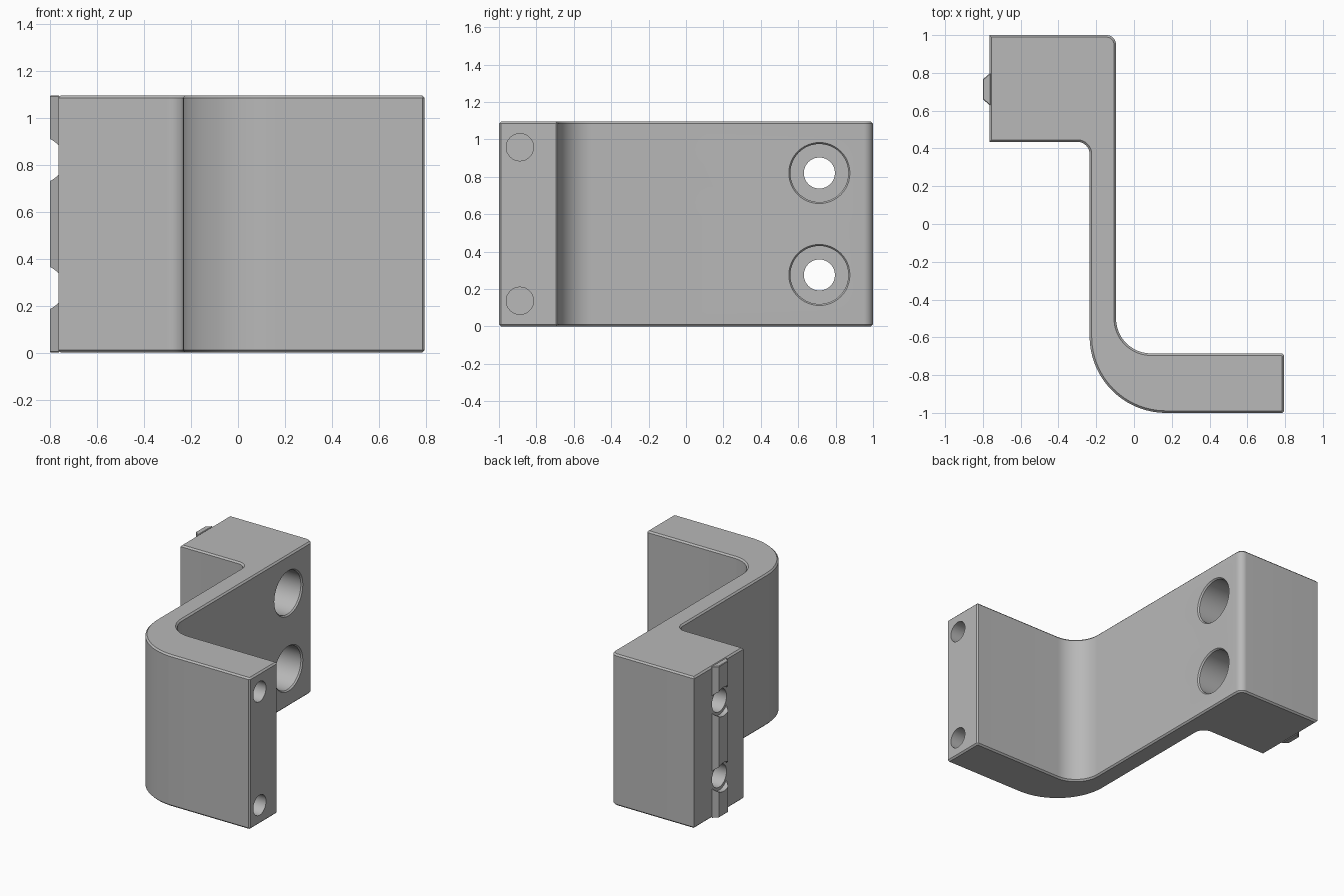
import bpy, bmesh
from math import sin, cos, radians, tau

cube = bpy.data.objects.get("Cube")
if cube:
    bpy.data.objects.remove(cube, do_unlink=True)

HEIGHT = 1.095
HOLE_Y, HOLE_Z = 0.713, (0.275, 0.82)
MAGNET_Y, MAGNET_Z = -0.888, (0.137, 0.958)

grey = bpy.data.materials.new("grey plastic")
grey.use_nodes = True
colour = (0.48, 0.48, 0.48, 1)
grey.diffuse_color = colour
grey.node_tree.nodes["Principled BSDF"].inputs["Base Color"].default_value = colour


def make_object(name, bm):
    bmesh.ops.recalc_face_normals(bm, faces=bm.faces)
    mesh = bpy.data.meshes.new(name)
    bm.to_mesh(mesh)
    bm.free()
    mesh.materials.append(grey)
    obj = bpy.data.objects.new(name, mesh)
    bpy.context.collection.objects.link(obj)
    return obj


def arc(cx, cy, r, start, end, steps):
    angles = [radians(start + (end - start) * i / steps) for i in range(steps + 1)]
    return [(cx + r * cos(a), cy + r * sin(a)) for a in angles]


def extrude_profile(name, points, chamfer):
    """Extrude an outline upward and chamfer its top and bottom rims."""
    bm = bmesh.new()
    base = bm.faces.new([bm.verts.new((x, y, 0)) for x, y in points])
    new = bmesh.ops.extrude_face_region(bm, geom=[base])["geom"]
    top = [v for v in new if isinstance(v, bmesh.types.BMVert)]
    bmesh.ops.translate(bm, verts=top, vec=(0, 0, HEIGHT))
    rims = [e for e in bm.edges if abs(e.verts[0].co.z - e.verts[1].co.z) < 1e-4]
    bmesh.ops.bevel(bm, geom=rims, offset=chamfer, segments=1,
                    affect='EDGES', clamp_overlap=True)
    return make_object(name, bm)


def turned_cutter(name, y, z, profile, sides=48):
    """Solid turned around the x direction from (x, radius) steps."""
    bm = bmesh.new()
    rings = [[bm.verts.new((x, y + r * cos(tau * i / sides), z + r * sin(tau * i / sides)))
              for i in range(sides)] for x, r in profile]
    for a, b in zip(rings, rings[1:]):
        for i in range(sides):
            j = (i + 1) % sides
            bm.faces.new((a[i], a[j], b[j], b[i]))
    bm.faces.new(rings[0])
    bm.faces.new(rings[-1])
    return make_object(name, bm)


def cut(obj, cutter):
    cutter.hide_render = True
    mod = obj.modifiers.new("cut", 'BOOLEAN')
    mod.operation, mod.solver, mod.object = 'DIFFERENCE', 'EXACT', cutter
    select(obj)
    bpy.ops.object.modifier_apply(modifier=mod.name)
    bpy.data.objects.remove(cutter, do_unlink=True)


def select(obj):
    bpy.ops.object.select_all(action='DESELECT')
    obj.select_set(True)
    bpy.context.view_layer.objects.active = obj


# Bracket body: mounting block, thin web and curved arm in one outline
outline = [(-0.765, 1.0), (-0.765, 0.435)]
outline += arc(-0.30, 0.37, 0.065, 90, 0, 10)
outline += arc(0.17, -0.595, 0.405, 180, 270, 24)
outline += [(0.785, -1.0), (0.795, -0.99), (0.795, -0.695), (0.785, -0.685)]
outline += arc(0.09, -0.50, 0.185, 270, 180, 20)
outline += arc(-0.145, 0.95, 0.05, 0, 90, 10)
body = extrude_profile("bracket_body", outline, 0.011)

# Locating rail on the left of the block
rail = extrude_profile("locating_rail", [(-0.76, 0.63), (-0.765, 0.63), (-0.80, 0.66),
                                         (-0.80, 0.766), (-0.765, 0.796), (-0.76, 0.796)], 0.004)

# Stepped screw holes, with clearance gaps in the rail
screw_hole = [(-0.9, 0.083), (-0.60, 0.083), (-0.60, 0.155),
              (-0.105, 0.155), (-0.093, 0.165), (0.0, 0.165)]
for z in HOLE_Z:
    cut(body, turned_cutter("screw_hole_cutter", HOLE_Y, z, screw_hole))
    cut(rail, turned_cutter("rail_gap_cutter", HOLE_Y, z, [(-0.9, 0.104), (-0.7, 0.104)]))

# Blind round pockets in the end of the arm
for z in MAGNET_Z:
    cut(body, turned_cutter("pocket_cutter", MAGNET_Y, z, [(0.5, 0.073), (0.9, 0.073)], 32))

for obj in (body, rail):
    select(obj)
    bpy.ops.object.shade_smooth_by_angle(angle=radians(30))
